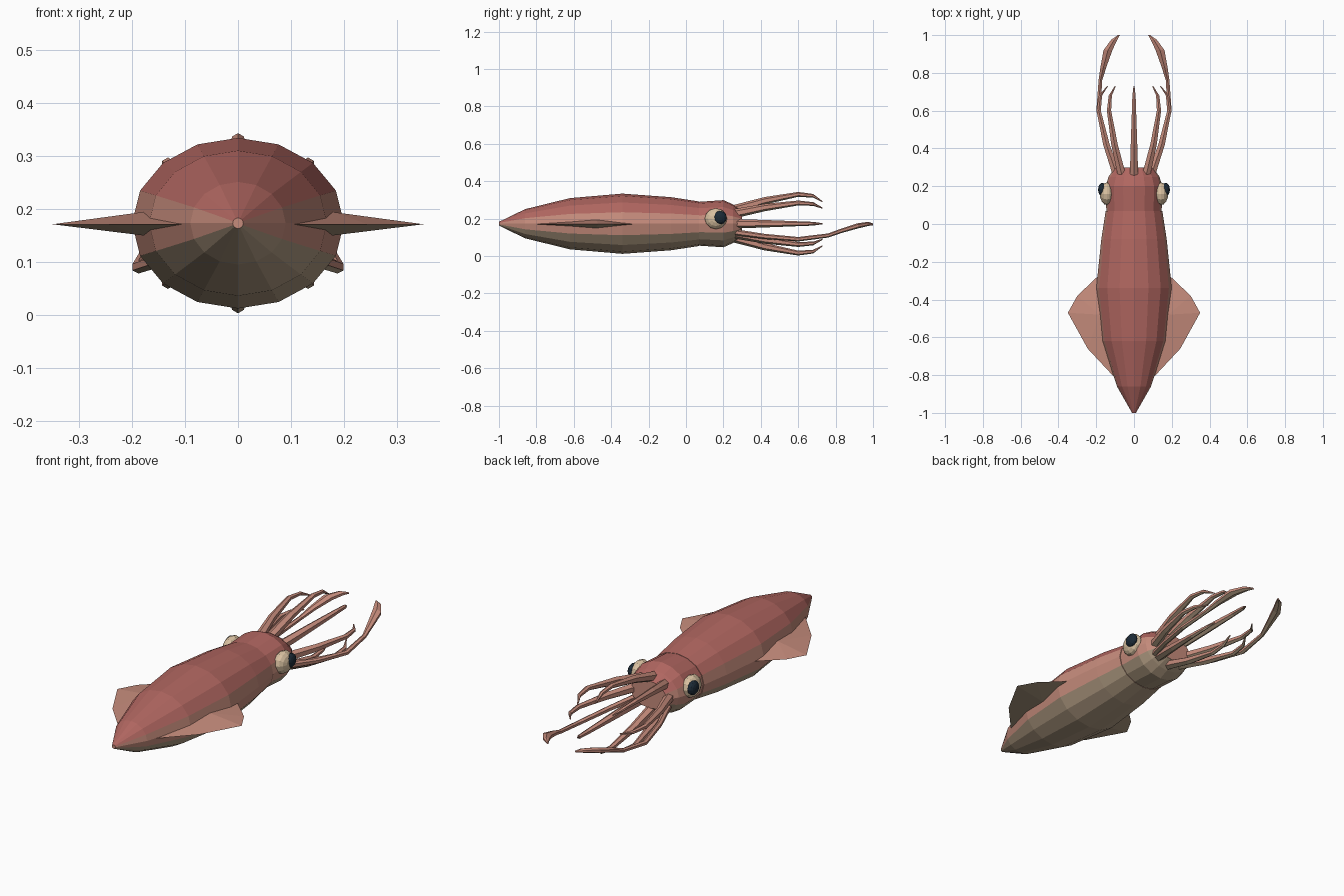
import bpy, bmesh, math
from mathutils import Matrix, Vector

if "Cube" in bpy.data.objects:
    bpy.data.objects.remove(bpy.data.objects["Cube"])

CZ = 0.173  # height of the body axis


def material(name, rgb):
    m = bpy.data.materials.new(name)
    lin = [((c / 255 + 0.055) / 1.055) ** 2.4 for c in rgb]
    m.diffuse_color = (*lin, 1)
    m.use_nodes = True
    m.node_tree.nodes["Principled BSDF"].inputs["Base Color"].default_value = m.diffuse_color
    return m


RED = material("red_skin", (176, 102, 96))
PINK = material("pink_skin", (198, 140, 124))
TAN = material("tan_belly", (176, 155, 130))
CREAM = material("cream_eye", (216, 192, 160))
DARK = material("dark_pupil", (28, 42, 54))


def finish(bm, name, mats, limit=0.33):
    """Colour by face direction: upward, sideways, downward."""
    bmesh.ops.recalc_face_normals(bm, faces=bm.faces[:])
    bm.normal_update()
    if len(mats) == 3:
        for f in bm.faces:
            nz = f.normal.z
            f.material_index = 0 if nz > limit else 2 if nz < -limit else 1
    me = bpy.data.meshes.new(name)
    bm.to_mesh(me)
    bm.free()
    for m in mats:
        me.materials.append(m)
    ob = bpy.data.objects.new(name, me)
    bpy.context.collection.objects.link(ob)
    return ob


def loft(name, rings, sides, mats):
    """Join elliptical rings (x, y, z, rx, rz) stacked along y."""
    bm = bmesh.new()
    loops = []
    for x, y, z, rx, rz in rings:
        angles = [2 * math.pi * i / sides for i in range(sides)]
        loops.append([bm.verts.new((x + rx * math.sin(a), y, z + rz * math.cos(a)))
                      for a in angles])
    for a, b in zip(loops, loops[1:]):
        for i in range(sides):
            j = (i + 1) % sides
            bm.faces.new((a[i], a[j], b[j], b[i]))
    bm.faces.new(loops[0])
    bm.faces.new(loops[-1])
    return finish(bm, name, mats)


# mantle and head
skin = [RED, PINK, TAN]
mantle = [(-1.0, .01, .01), (-.86, .09, .078), (-.62, .168, .137), (-.34, .2, .161),
          (-.08, .173, .142), (.07, .15, .119)]
head = [(.05, .146, .116), (.2, .15, .126), (.25, .135, .104), (.30, .10, .07)]
loft("mantle", [(0, y, CZ, rx, rz) for y, rx, rz in mantle], 16, skin)
loft("head", [(0, y, CZ, rx, rz) for y, rx, rz in head], 16, skin)

# eight arms spread around the head, tips curling inward
limb = [PINK, PINK, TAN]
arm = [(.24, .45, .026), (.42, .78, .020), (.60, 1.0, .013), (.68, .95, .010), (.73, .75, .003)]
for k in range(8):
    a = k * math.pi / 4
    rings = [(.187 * f * math.sin(a), y, CZ + .157 * f * math.cos(a), r, r) for y, f, r in arm]
    loft(f"arm_{k + 1}", rings, 6, limb)

# two long feeding tentacles with flattened clubs
tentacle = [(.08, .24, .13, .017, .017), (.145, .42, .105, .014, .014),
            (.188, .60, .09, .013, .012), (.178, .76, .11, .011, .011),
            (.162, .83, .135, .018, .012), (.138, .92, .162, .027, .014),
            (.105, .975, .172, .019, .011), (.08, 1.0, .17, .006, .005)]
for s, side in ((1, "right"), (-1, "left")):
    loft(f"tentacle_{side}", [(s * x, *rest) for x, *rest in tentacle], 6, limb)

# side fins: thin fans raised to a ridge at the root
outline = [(.14, -.26), (.195, -.28), (.30, -.38), (.35, -.47), (.245, -.66),
           (.105, -.81), (.05, -.80)]
for s, side in ((1, "right"), (-1, "left")):
    bm = bmesh.new()
    rim = [bm.verts.new((s * x, y, .171)) for x, y in outline]
    for z in (.194, .15):
        apex = bm.verts.new((s * .18, -.48, z))
        for i in range(len(rim)):
            bm.faces.new((rim[i], rim[(i + 1) % len(rim)], apex))
    finish(bm, f"fin_{side}", limb, 0.2)


def ball(name, centre, radii, mat):
    bm = bmesh.new()
    bmesh.ops.create_uvsphere(bm, u_segments=12, v_segments=8, radius=1)
    turn = Matrix.Rotation(math.pi / 2, 4, 'Y')
    bm.transform(Matrix.Translation(Vector(centre)) @ Matrix.Diagonal((*radii, 1)) @ turn)
    finish(bm, name, [mat])


# eyes and pupils
for s, side in ((1, "right"), (-1, "left")):
    ball(f"eye_{side}", (s * .143, .16, .2), (.038, .06, .056), CREAM)
    ball(f"pupil_{side}", (s * .168, .182, .206), (.022, .036, .036), DARK)
